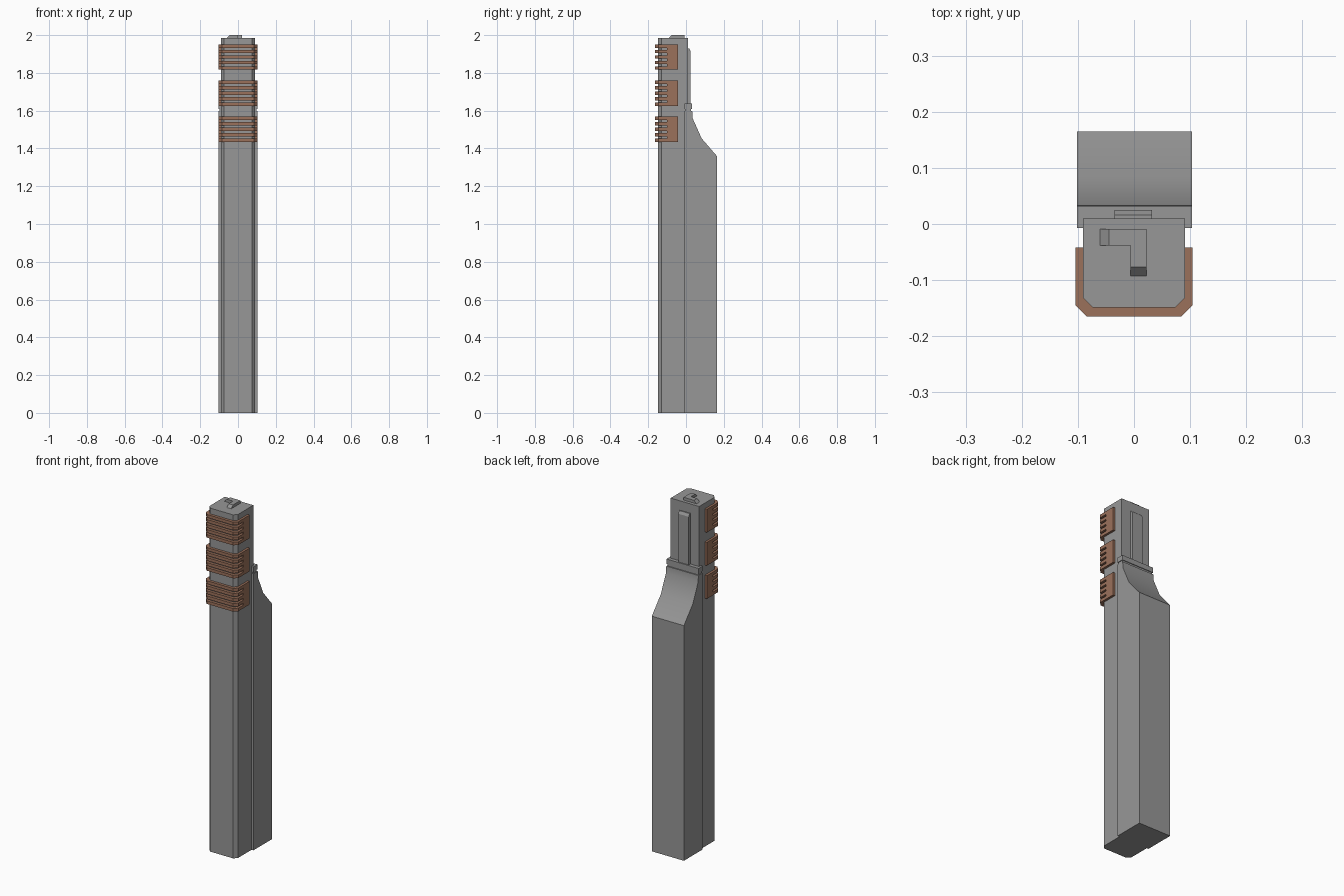
import bpy, bmesh, math
from mathutils import Vector

if "Cube" in bpy.data.objects:
    bpy.data.objects.remove(bpy.data.objects["Cube"])


def material(name, rgb):
    m = bpy.data.materials.new(name)
    m.diffuse_color = (*rgb, 1)
    m.use_nodes = True
    m.node_tree.nodes["Principled BSDF"].inputs["Base Color"].default_value = m.diffuse_color
    return m


GREY = material("concrete grey", (0.31, 0.31, 0.31))
BROWN = material("copper brown", (0.33, 0.165, 0.105))


def prism(name, outline, lo, hi, axis, mat):
    """Extrude a 2D outline from lo to hi along an axis."""
    place = {"x": lambda a, b, t: (t, a, b),
             "y": lambda a, b, t: (a, t, b),
             "z": lambda a, b, t: (a, b, t)}[axis]
    bm = bmesh.new()
    face = bm.faces.new([bm.verts.new(place(a, b, lo)) for a, b in outline])
    out = bmesh.ops.extrude_face_region(bm, geom=[face])
    verts = [v for v in out["geom"] if isinstance(v, bmesh.types.BMVert)]
    bmesh.ops.translate(bm, verts=verts, vec=Vector(place(0, 0, hi - lo)))
    bmesh.ops.recalc_face_normals(bm, faces=bm.faces)
    mesh = bpy.data.meshes.new(name)
    bm.to_mesh(mesh)
    bm.free()
    mesh.materials.append(mat)
    ob = bpy.data.objects.new(name, mesh)
    bpy.context.collection.objects.link(ob)
    return ob


def box(name, x0, x1, y0, y1, z0, z1, mat):
    return prism(name, [(x0, y0), (x1, y0), (x1, y1), (x0, y1)], z0, z1, "z", mat)


def chamfered(w, front, back, c):
    """Open path down one side, round the chamfered front, and back up."""
    return [(-w, back), (-w, front + c), (-w + c, front),
            (w - c, front), (w, front + c), (w, back)]


# Main shaft with chamfered front corners
prism("main_shaft", chamfered(0.091, -0.149, 0.010, 0.018), 0, 1.984, "z", GREY)

# Rear block with a curved shoulder
rear = prism("rear_block",
             [(-0.007, 0), (0.165, 0), (0.165, 1.358), (0.083, 1.453),
              (0.035, 1.56), (0.033, 1.597), (-0.007, 1.597)],
             -0.102, 0.103, "x", GREY)
bpy.context.view_layer.objects.active = rear
rear.select_set(True)
bpy.ops.object.shade_smooth_by_angle(angle=math.radians(32))

# Ledge above the shoulder, on a slightly recessed neck
box("ledge_neck", -0.098, 0.099, -0.004, 0.027, 1.597, 1.609, GREY)
box("ledge", -0.102, 0.103, -0.007, 0.031, 1.609, 1.637, GREY)

# Raised rib on the back face, with a sloped top
prism("back_rib", [(0.010, 1.637), (0.025, 1.637), (0.025, 1.915),
                   (0.016, 1.93), (0.010, 1.93)], -0.035, 0.032, "x", GREY)

# L-shaped roof ridge with sloped ends
prism("roof_ridge_across", [(-0.061, 1.984), (-0.006, 1.984), (-0.006, 2.0),
                            (-0.045, 2.0)], -0.038, -0.009, "y", GREY)
prism("roof_ridge_forward", [(-0.093, 1.984), (-0.009, 1.984), (-0.009, 2.0),
                             (-0.077, 2.0)], -0.006, 0.022, "x", GREY)

# Three balcony groups: side plates and five wrap-around fins each
fin_outline = (chamfered(0.104, -0.165, -0.100, 0.020)
               + chamfered(0.0905, -0.1485, -0.100, 0.018)[::-1])
HEIGHT, FIN, COUNT = 0.134, 0.018, 5
step = (HEIGHT - FIN) / (COUNT - 1)
for g, base in enumerate((1.434, 1.626, 1.817)):
    for side, label in ((-1, "left"), (1, "right")):
        x0, x1 = sorted((side * 0.0905, side * 0.104))
        box(f"balcony_plate_{label}_{g + 1}", x0, x1, -0.100, -0.042,
            base, base + HEIGHT, BROWN)
    for i in range(COUNT):
        z = base + i * step
        prism(f"balcony_fin_{g + 1}_{i + 1}", fin_outline, z, z + FIN, "z", BROWN)
